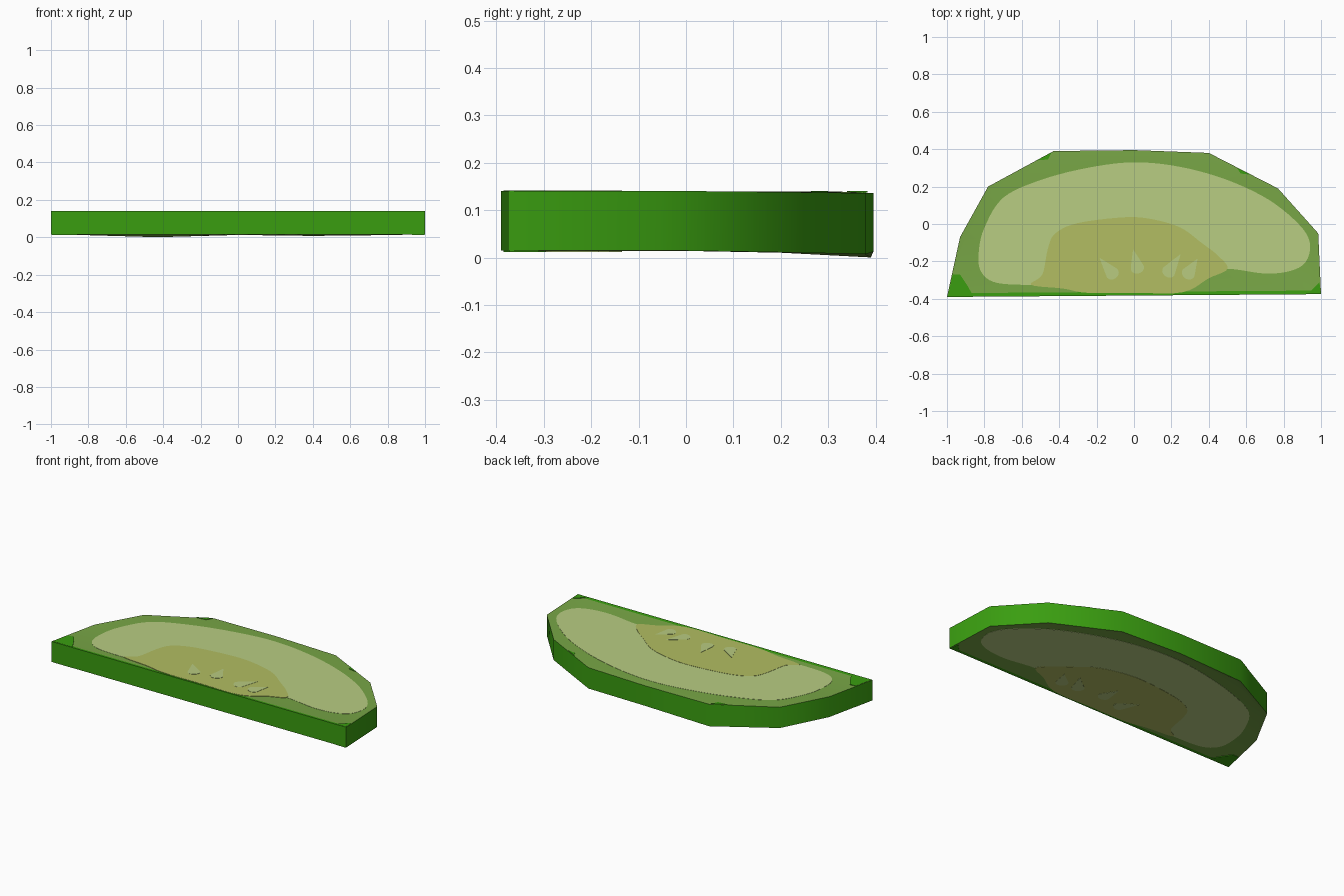
import bpy, bmesh, math
from mathutils import Vector

if "Cube" in bpy.data.objects:
    bpy.data.objects.remove(bpy.data.objects["Cube"])


def material(name, rgb):
    m = bpy.data.materials.new(name)
    lin = [(c / 255 / 12.92) if c < 11 else ((c / 255 + 0.055) / 1.055) ** 2.4 for c in rgb]
    m.diffuse_color = (*lin, 1)
    m.use_nodes = True
    m.node_tree.nodes["Principled BSDF"].inputs["Base Color"].default_value = m.diffuse_color
    return m


RIND = material("rind green", (58, 158, 16))
RIM = material("rim light green", (120, 166, 70))
FLESH = material("pale flesh", (184, 205, 130))
CORE = material("yellow core", (178, 190, 98))
SEED = material("pale seed", (184, 203, 128))

TOP, BOTTOM = 0.138, 0.016


def new_object(name, bm, mats):
    bmesh.ops.recalc_face_normals(bm, faces=bm.faces)
    mesh = bpy.data.meshes.new(name)
    bm.to_mesh(mesh)
    bm.free()
    ob = bpy.data.objects.new(name, mesh)
    bpy.context.collection.objects.link(ob)
    for m in mats:
        mesh.materials.append(m)
    return ob


def spline(pts, steps=5):
    """Closed Catmull-Rom curve through 2D points."""
    out, n = [], len(pts)
    for i in range(n):
        a, b, c, d = (Vector(pts[(i + k) % n]) for k in (-1, 0, 1, 2))
        for s in range(steps):
            t = s / steps
            out.append(0.5 * (2 * b + (c - a) * t + (2 * a - 5 * b + 4 * c - d) * t * t
                              + (3 * b - a - 3 * c + d) * t ** 3))
    return out


def plates(name, pts, mat, level):
    """The same thin painted shape on the upper and lower cut face."""
    for side, z0, z1 in (("upper", TOP - 0.001, TOP + 0.0012 * level),
                         ("lower", BOTTOM + 0.001, BOTTOM - 0.0012 * level)):
        bm = bmesh.new()
        lo = [bm.verts.new((p[0], p[1], z0)) for p in pts]
        hi = [bm.verts.new((p[0], p[1], z1)) for p in pts]
        bm.faces.new(lo)
        bm.faces.new(hi)
        for i in range(len(pts)):
            j = (i + 1) % len(pts)
            bm.faces.new((lo[i], lo[j], hi[j], hi[i]))
        new_object(f"{side}_{name}", bm, [mat])


# Slice body: low-poly half-moon wall, sloped rim ring and flat caps
outline = [(-1, -.39), (-.93, -.07), (-.78, .2), (-.43, .39), (0, .395),
           (.4, .38), (.77, .19), (.985, -.05), (1, -.375)]
drop = [0, 0, .005, .015, .003, .008, .004, 0, 0]
bm = bmesh.new()
n = len(outline)
outer_top = [bm.verts.new((x, y, .141 - .005 * max(0, y) / .4)) for x, y in outline]
outer_bot = [bm.verts.new((x, y, .0155 - d)) for (x, y), d in zip(outline, drop)]
inset = [(x * .97, (y + .1) * .93 - .1) for x, y in outline]
inner_top = [bm.verts.new((x, y, TOP)) for x, y in inset]
inner_bot = [bm.verts.new((x, y, BOTTOM)) for x, y in inset]
for i in range(n):
    j = (i + 1) % n
    bm.faces.new((outer_bot[i], outer_bot[j], outer_top[j], outer_top[i]))
    for o, q in ((outer_top, inner_top), (outer_bot, inner_bot)):
        f = bm.faces.new((o[i], o[j], q[j], q[i]))
        f.material_index = 0 if i == n - 1 else 1   # front strip stays rind
for cap in (inner_top, inner_bot):
    bm.faces.new(cap).material_index = 1
body = new_object("slice_body", bm, [RIND, RIM])
bpy.context.view_layer.objects.active = body
body.select_set(True)
bpy.ops.object.shade_smooth_by_angle(angle=math.radians(40))

# Flesh area
flesh = [(-.83, -.15), (-.8, -.02), (-.7, .14), (-.5, .235), (-.25, .3), (0, .33),
         (.25, .305), (.5, .235), (.72, .13), (.88, 0), (.94, -.1), (.92, -.2),
         (.84, -.25), (.7, -.265), (.5, -.24), (.35, -.27), (.1, -.3), (-.4, -.32),
         (-.6, -.325), (-.75, -.31), (-.82, -.25)]
plates("flesh", spline(flesh), FLESH, 1)

# Seed core, reaching the straight front edge
core = [(-.49, -.27), (-.46, -.13), (-.42, -.05), (-.3, .005), (-.05, .036), (.1, .025),
        (.25, -.02), (.36, -.1), (.45, -.17), (.5, -.24), (.4, -.29), (.26, -.365),
        (0, -.368), (-.25, -.368), (-.38, -.345), (-.55, -.325)]
plates("core", spline(core), CORE, 2)

# Teardrop seeds: tip and round end
seeds = [((-.185, -.18), (-.115, -.265)), ((-.005, -.135), (.018, -.235)),
         ((.25, -.16), (.185, -.255)), ((.34, -.185), (.29, -.265))]
for k, (tip, end) in enumerate(seeds):
    tip, end = Vector(tip), Vector(end)
    axis = (end - tip).normalized()
    side = Vector((-axis.y, axis.x))
    shape = [tip]
    for s in range(13):
        a = math.radians(-110 + s * 220 / 12)
        shape.append(end + axis * .03 * math.cos(a) + side * .036 * math.sin(a))
    plates(f"seed_{k + 1}", shape, SEED, 3)

# Rind patches showing at the corners and along the back
plates("left_corner", [(-.995, -.385), (-.97, -.27), (-.93, -.27), (-.89, -.33), (-.86, -.385)], RIND, 3)
plates("right_corner", [(.997, -.372), (.992, -.31), (.93, -.372)], RIND, 3)
plates("back_left_patch", [(-.52, .34), (-.44, .383), (-.46, .345)], RIND, 2)
plates("back_right_patch", [(.55, .3), (.62, .264), (.57, .27)], RIND, 2)
